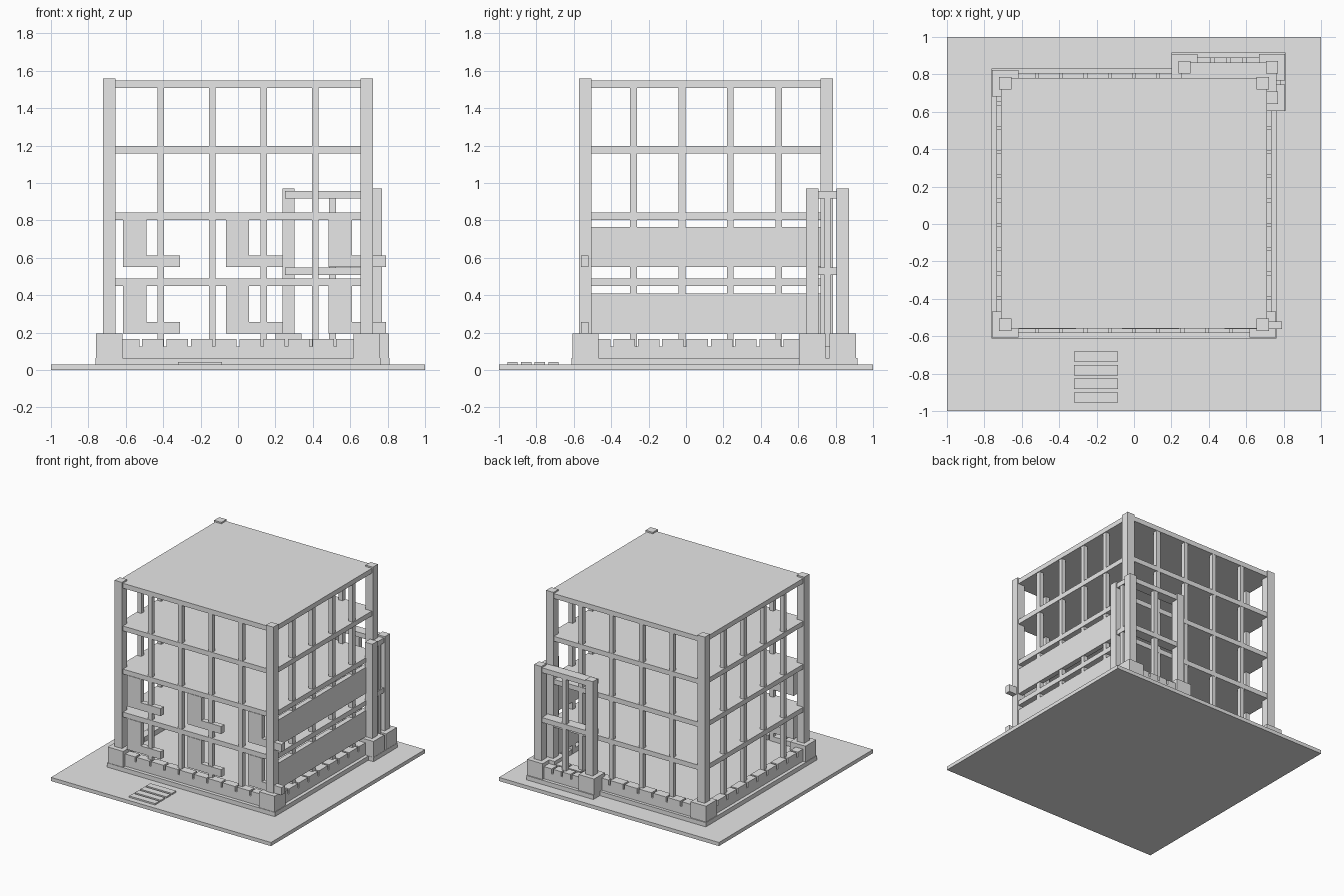
import bpy
import bmesh
from mathutils import Matrix, Vector

old = bpy.data.objects.get("Cube")
if old:
    bpy.data.objects.remove(old, do_unlink=True)

grey = bpy.data.materials.new("plain grey")
grey.use_nodes = True
grey.diffuse_color = (0.8, 0.8, 0.8, 1)
grey.node_tree.nodes["Principled BSDF"].inputs["Base Color"].default_value = (0.8, 0.8, 0.8, 1)


def boxes(name, spans):
    """One object from boxes given as (x0, x1, y0, y1, z0, z1)."""
    bm = bmesh.new()
    for x0, x1, y0, y1, z0, z1 in spans:
        centre = Vector((x0 + x1, y0 + y1, z0 + z1)) / 2
        size = Matrix.Diagonal((x1 - x0, y1 - y0, z1 - z0, 1))
        bmesh.ops.create_cube(bm, size=1, matrix=Matrix.Translation(centre) @ size)
    mesh = bpy.data.meshes.new(name)
    bm.to_mesh(mesh)
    bm.free()
    mesh.materials.append(grey)
    obj = bpy.data.objects.new(name, mesh)
    bpy.context.collection.objects.link(obj)
    return obj


def post(x, y, half, z0, z1):
    return (x - half, x + half, y - half, y + half, z0, z1)


def block_row(lo, hi, centre, pitch=0.13, gap=0.015):
    """Spans along a wall, split by narrow gaps placed around its centre."""
    cuts = [centre + pitch * i for i in range(-6, 7)]
    cuts = [c for c in cuts if lo + 0.02 < c < hi - 0.02]
    starts = [lo] + [c + gap / 2 for c in cuts]
    ends = [c - gap / 2 for c in cuts] + [hi]
    return list(zip(starts, ends))


# Main dimensions
GROUND, FOOT, FLOOR, BLOCK, PIER = 0.03, 0.065, 0.125, 0.165, 0.195
X, Y0, Y1 = 0.688, -0.538, 0.753
YC = (Y0 + Y1) / 2
AX0, AX1, AY0, AY1 = 0.27, 0.738, 0.675, 0.838

# Ground, steps and footings
boxes("ground_plate", [(-1, 1, -1, 1, 0, GROUND)])
boxes("steps", [(-0.32, -0.085, -0.955 + 0.073 * i, -0.9 + 0.073 * i, GROUND, 0.042)
                for i in range(4)])
boxes("main_footing", [(-0.763, 0.763, -0.612, 0.832, GROUND, FOOT)])
boxes("annex_footing", [(0.2, 0.81, 0.603, 0.917, GROUND, FOOT)])

# Ground floors with low walls
boxes("main_ground_floor", [(-0.735, 0.735, -0.583, 0.808, FOOT, FLOOR)])
boxes("annex_ground_floor", [(0.24, 0.785, 0.65, 0.89, FOOT, FLOOR)])

# Notched courses of blocks around the base
course = []
for a, b in block_row(-0.62, 0.62, 0):
    course += [(a, b, -0.583, -0.52, FLOOR, BLOCK)]
    if b < 0.65:
        course += [(a, b, 0.735, 0.808, FLOOR, BLOCK)]
for a, b in block_row(-0.468, 0.683, -0.005):
    course += [(-0.735, -0.67, a, b, FLOOR, BLOCK), (0.67, 0.735, a, b, FLOOR, BLOCK)]
boxes("main_block_course", course)
boxes("annex_block_course", [(a, b, 0.82, 0.89, FLOOR, BLOCK)
                             for a, b in block_row(0.34, 0.668, 0.505, 0.085)])

# Corner piers and columns
main_corners = [(x, y) for x in (-X, X) for y in (Y0, Y1)]
annex_corners = [(AX0, AY1), (AX1, AY1), (AX1, AY0)]
boxes("main_corner_piers", [post(x, y, 0.07, 0.04, PIER) for x, y in main_corners])
boxes("annex_corner_piers", [post(x, y, 0.07, 0.04, PIER) for x, y in annex_corners])
boxes("main_columns", [post(x, y, 0.033, PIER, 1.56) for x, y in main_corners])
boxes("annex_columns", [post(x, y, 0.033, PIER, 0.97) for x, y in annex_corners])

# Upper floors and roofs
for name, z in (("first_floor", 0.45), ("second_floor", 0.803),
                ("third_floor", 1.157), ("main_roof", 1.508)):
    boxes(name, [(-0.712, 0.712, -0.558, 0.78, z, z + 0.04)])
for name, z in (("annex_first_floor", 0.508), ("annex_roof", 0.917)):
    boxes(name, [(0.25, 0.762, 0.78, 0.863, z, z + 0.04),
                 (0.712, 0.762, 0.66, 0.78, z, z + 0.04)])

# Slender posts between the columns
studs = []
for i in range(4):
    x = (i - 1.5) * 0.275
    y = YC + (i - 1.5) * 0.259
    studs += [post(x, yy, 0.018, FLOOR, 1.52) for yy in (Y0, Y1 + 0.007)]
    studs += [post(xx, y, 0.018, FLOOR, 1.52) for xx in (-X, X)]
boxes("main_studs", studs)
boxes("annex_studs", [post(0.505, 0.842, 0.018, FLOOR, 0.93),
                      post(0.742, 0.757, 0.016, FOOT, 0.93)])

# Front infill: upright panels with a ledge to one side, on two storeys
infill = []
for base in (PIER, 0.55):
    for i in range(3):
        x = -0.615 + 0.55 * i
        infill += [(x, x + 0.125, -0.562, -0.52, base, base + 0.255),
                   (x, x + 0.305, -0.562, -0.52, base, base + 0.062)]
boxes("front_infill_panels", infill)

# Long panels on the left side wall
boxes("side_infill_panels", [(0.672, 0.712, -0.51, 0.722, z, z + 0.215)
                             for z in (PIER, 0.55)])
